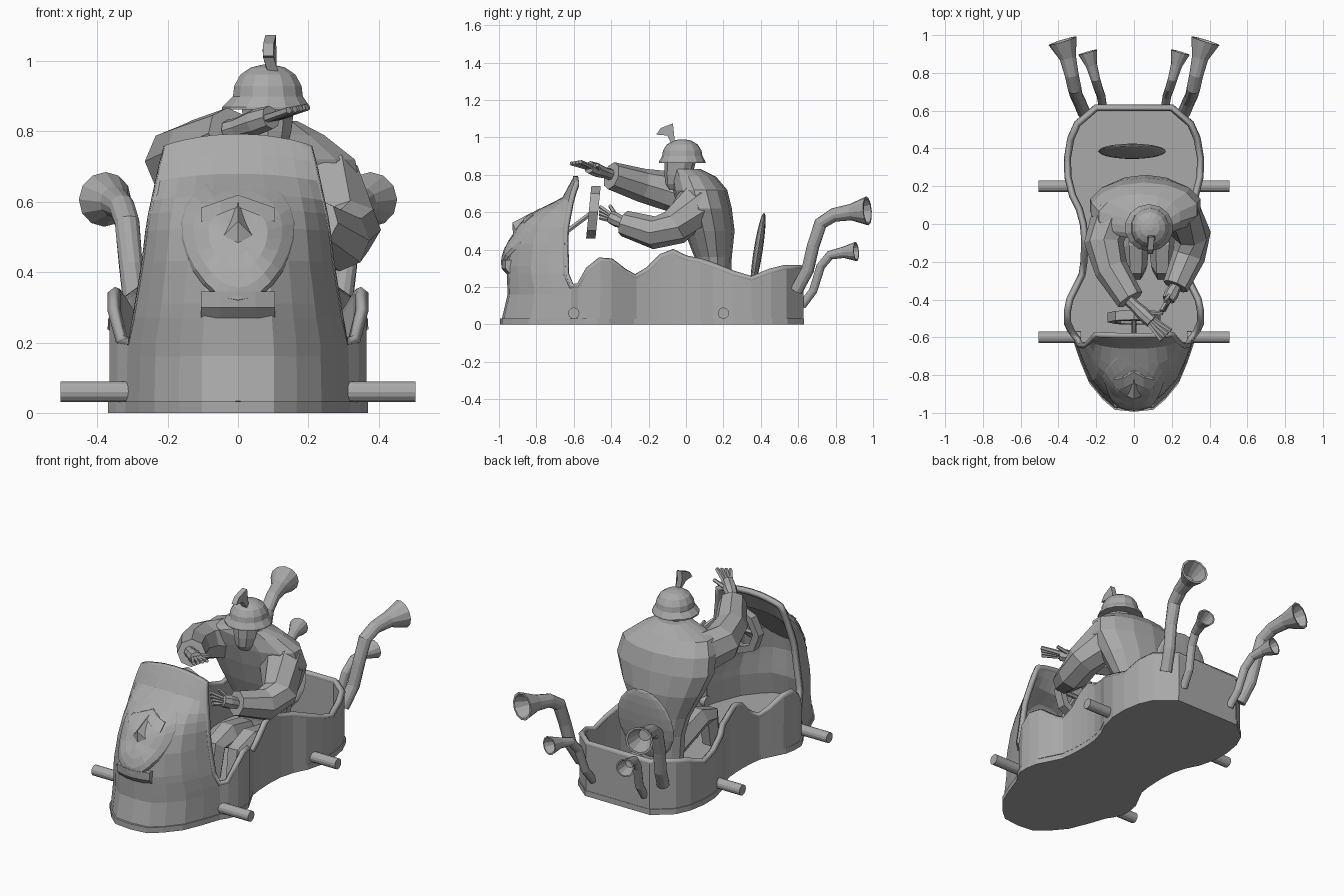
import bpy, bmesh, math
from mathutils import Vector, Matrix

if "Cube" in bpy.data.objects:
    bpy.data.objects.remove(bpy.data.objects["Cube"], do_unlink=True)

grey = bpy.data.materials.new("plain_grey")
grey.use_nodes = True
grey.diffuse_color = (0.4, 0.4, 0.4, 1)
grey.node_tree.nodes["Principled BSDF"].inputs["Base Color"].default_value = (0.4, 0.4, 0.4, 1)


def make(name, bm):
    bmesh.ops.recalc_face_normals(bm, faces=bm.faces[:])
    me = bpy.data.meshes.new(name)
    bm.to_mesh(me)
    bm.free()
    me.materials.append(grey)
    ob = bpy.data.objects.new(name, me)
    bpy.context.collection.objects.link(ob)
    return ob


def skin(bm, rows, loop=True, caps=True):
    """Bridge rows of points into quads."""
    vs = [[bm.verts.new(p) for p in r] for r in rows]
    n = len(vs[0])
    for a, b in zip(vs, vs[1:]):
        for i in range(n if loop else n - 1):
            j = (i + 1) % n
            bm.faces.new((a[i], a[j], b[j], b[i]))
    if caps:
        bm.faces.new(vs[0])
        bm.faces.new(vs[-1])


def loft(name, rings, n=12):
    """Stack of level ellipses: x, y, z, x radius, y radius."""
    bm = bmesh.new()
    turn = [2 * math.pi * (i + .5) / n for i in range(n)]
    skin(bm, [[(x + a * math.cos(t), y + b * math.sin(t), z) for t in turn]
              for x, y, z, a, b in rings])
    return make(name, bm)


def add_tube(bm, pts, radii, n=8, bell=False):
    pts = [Vector(p) for p in pts]

    def ring(i, r):
        d = pts[min(i + 1, len(pts) - 1)] - pts[max(i - 1, 0)]
        q = d.to_track_quat('Z', 'Y')
        return [pts[i] + q @ Vector((r * math.cos(k * math.tau / n), r * math.sin(k * math.tau / n), 0))
                for k in range(n)]
    rows = [ring(i, r) for i, r in enumerate(radii)]
    if bell:  # hollow mouth
        rows += [ring(len(pts) - 1, radii[-1] * .85), ring(len(pts) - 2, radii[-2] * .75)]
    skin(bm, rows)


def tube(name, pts, radii, n=8, bell=False):
    bm = bmesh.new()
    add_tube(bm, pts, radii, n, bell)
    return make(name, bm)


def interp(table, v):
    for (a, p), (b, q) in zip(table, table[1:]):
        if v <= b:
            return p + (q - p) * max(0, (v - a) / (b - a))
    return table[-1][1]


# Hood: nose line, rear edge, half width, and plan curve
nose_line = [(.03, -.97), (.16, -.94), (.31, -.945), (.43, -.925), (.52, -.875),
             (.57, -.83), (.61, -.765), (.67, -.65), (.78, -.59)]
edge_line = [(.03, -.61), (.2, -.61), (.27, -.64), (.5, -.645), (.7, -.61), (.78, -.585)]
width_line = [(.03, .305), (.2, .3), (.27, .285), (.42, .26), (.55, .245), (.7, .215), (.78, .2)]
plan = [(0, 1), (.32, .97), (.52, .82), (.74, .59), (.88, .3), (1, 0)]


def hood_y(x, z):
    f = interp(plan, min(1, abs(x) / interp(width_line, z)))
    e = interp(edge_line, z)
    return e + (interp(nose_line, z) - e) * f


def hood_point(f, z):
    x = f * interp(width_line, z)
    return Vector((x, hood_y(x, z), z - .03 * f * f * (z / .78) ** 4))


fractions = [-f for f, _ in reversed(plan[1:])] + [f for f, _ in plan]
levels = [.03, .16, .2, .27, .31, .36, .43, .52, .57, .61, .67, .73, .78]
hood = [[hood_point(f, z) for f in fractions] for z in levels]

# Side wall: y, half width, rim height
side = [(-.61, .3, .2), (-.57, .33, .205), (-.52, .352, .29), (-.46, .352, .34), (-.4, .34, .335),
        (-.33, .305, .28), (-.27, .275, .25), (-.2, .265, .29), (-.13, .262, .36), (-.07, .262, .385),
        (0, .268, .35), (.08, .29, .335), (.15, .325, .31), (.25, .35, .27), (.35, .352, .24),
        (.45, .335, .28), (.53, .3, .3), (.615, .2, .3)]
wall = [(x, y, z) for y, x, z in side] + [(-x, y, z) for y, x, z in reversed(side)]

for name, rows in (("hood", hood), ("side_wall", [[(x, y, .03) for x, y, z in wall], wall])):
    bm = bmesh.new()
    skin(bm, rows, loop=False, caps=False)
    ob = make(name, bm)
    mod = ob.modifiers.new("thickness", 'SOLIDIFY')
    mod.thickness = .028
    mod.offset = 0

# Floor plate with a slight flange
outline = [(p.x, p.y) for p in hood[0]] + [(x, y) for x, y, z in wall[1:-1]]
bm = bmesh.new()
skin(bm, [[(x * 1.05, y * 1.025, z) for x, y in outline] for z in (0, .032)])
make("floor_plate", bm)

# Raised rim around the whole opening
edge = [r[-1] for r in hood[3:-1]]
path = hood[-1] + edge[::-1] + [Vector(p) for p in wall] + [Vector((-p.x, p.y, p.z)) for p in edge]
curve = bpy.data.curves.new("rim", 'CURVE')
curve.dimensions = '3D'
curve.bevel_depth = .019
curve.bevel_resolution = 0
spline = curve.splines.new('POLY')
spline.points.add(len(path) - 1)
spline.use_cyclic_u = True
for pt, p in zip(spline.points, path):
    pt.co = (*p, 1)
curve.materials.append(grey)
bpy.context.collection.objects.link(bpy.data.objects.new("rim", curve))

# Face on the hood: oval mask with a forward jaw, brow band, nose, chin
bm = bmesh.new()
rows = []
for r, out in ((1, .01), (.94, .026), (.75, .03), (.5, .03), (.25, .03), (.03, .03)):
    row = []
    for k in range(24):
        t = math.tau * k / 24
        x = r * math.cos(t) * (.165 + .035 * math.sin(t))
        z = .495 + r * .185 * math.sin(t)
        jaw = .02 * min(1, max(0, (.47 - z) / .1))
        row.append((x, hood_y(x, z) - out - jaw, z))
    rows.append(row)
skin(bm, rows)
make("face_mask", bm)


def band(name, xs, low, high, out, low_out):
    bm = bmesh.new()
    skin(bm, [[(x, hood_y(x, z) - d, z) for z, d in
               ((low(x), low_out), (high(x), out), (high(x), 0), (low(x), 0))] for x in xs])
    make(name, bm)


side_steps = [-.105, -.05, 0, .05, .105]
band("brow", side_steps, lambda x: .585 - .4 * abs(x), lambda x: .62 - .35 * abs(x), .038, .038)
band("chin", side_steps, lambda x: .3, lambda x: .345, .05, .042)
band("throat", side_steps, lambda x: .27, lambda x: .3, .042, .016)
bm = bmesh.new()
top, tip, low = [bm.verts.new(p) for p in ((0, -.82, .6), (0, -.928, .545), (0, -.925, .47))]
for s in (-1, 1):
    v = bm.verts.new((s * .05, hood_y(.05, .5) - .025, .495))
    bm.faces.new((top, tip, v))
    bm.faces.new((tip, low, v))
make("nose", bm)

# Axle stubs and horn pipes, mirrored
for s, word in ((-1, "right"), (1, "left")):
    for y, x, place in ((-.6, .28, "front"), (.2, .335, "rear")):
        tube(f"{place}_{word}_axle", [(s * x, y, .06), (s * .505, y, .06)], [.03, .03], 14)
    tube(f"{word}_large_horn",
         [(s * .265, .59, .18), (s * .29, .65, .29), (s * .305, .68, .42), (s * .315, .72, .54),
          (s * .33, .79, .585), (s * .35, .88, .6), (s * .378, .97, .607)],
         [.034, .034, .034, .036, .037, .044, .078], 12, True)
    tube(f"{word}_small_horn",
         [(s * .165, .62, .1), (s * .175, .68, .18), (s * .19, .72, .31), (s * .205, .77, .37),
          (s * .225, .84, .385), (s * .245, .91, .39)],
         [.022, .023, .024, .025, .03, .052], 12, True)

# Seat back
bm = bmesh.new()
bmesh.ops.create_uvsphere(bm, u_segments=16, v_segments=10, radius=1)
bm.transform(Matrix.Translation((-.01, .385, .39)) @ Matrix.Rotation(math.radians(-9), 4, 'X')
             @ Matrix.Diagonal((.18, .024, .21, 1)))
make("seat_back", bm)

# Steering wheel and column
bm = bmesh.new()
ring = []
for r, y in ((.14, -.52), (.14, -.47), (.1, -.47), (.1, -.52)):
    ring.append([(r * math.cos(k * math.tau / 8), y + .1 * r * math.sin(k * math.tau / 8),
                  .6 + r * math.sin(k * math.tau / 8)) for k in range(8)])
skin(bm, ring + ring[:1], caps=False)
bmesh.ops.remove_doubles(bm, verts=bm.verts[:], dist=.0001)
make("steering_wheel", bm)
tube("steering_column", [(0, -.66, .48), (0, -.5, .6)], [.014, .014], 6)
tube("steering_spoke", [(-.12, -.5, .6), (.12, -.5, .6)], [.014, .014], 6)

# Rider: body, legs, head, helmet
loft("torso", [(.06, .15, .1, .14, .09), (.06, .15, .25, .15, .09), (.06, .145, .36, .18, .1),
               (.06, .125, .5, .25, .135), (.06, .1, .62, .3, .145), (.055, .075, .72, .285, .145),
               (.03, .04, .79, .22, .12), (.08, 0, .83, .09, .08)], 14)
for s, word in ((-1, "right"), (1, "left")):
    tube(f"{word}_leg", [(.07 + s * .07, .15, .15), (.08 + s * .07, -.12, .22),
                         (.08 + s * .07, -.22, .2), (.08 + s * .07, -.25, .03)], [.08, .07, .06, .05], 6)
loft("head", [(.085, -.05, .72, .035, .04), (.085, -.05, .75, .055, .06),
              (.085, -.04, .8, .07, .075), (.085, -.03, .88, .08, .085)], 10)
loft("helmet", [(.08, -.02, .862, .128, .125), (.08, -.02, .87, .128, .125), (.085, -.02, .9, .102, .108),
                (.085, -.02, .93, .098, .103), (.085, -.02, .962, .08, .083), (.085, -.02, .982, .05, .05),
                (.085, -.02, .99, .015, .015)], 14)
crest = [(-.08, .97), (-.1, 1.01), (-.16, 1.015), (-.135, 1.05), (-.07, 1.075), (-.065, 1.03), (-.06, .98)]
bm = bmesh.new()
skin(bm, [[(x + 4 * (z - 1.03) ** 2, y, z) for y, z in crest] for x in (.07, .1)])
make("helmet_crest", bm)

# Sleeves and hands
tube("right_sleeve", [(0, .1, .68), (-.12, .04, .69), (-.16, -.1, .715), (-.12, -.24, .745), (-.02, -.4, .795)],
     [.08, .115, .105, .09, .075], 8)
tube("left_sleeve", [(.14, .1, .66), (.25, .05, .63), (.31, -.06, .52), (.29, -.17, .49), (.22, -.33, .54)],
     [.09, .12, .098, .088, .07], 8)


def hand(name, wrist, tip, across):
    w, t, a = Vector(wrist), Vector(tip), Vector(across)
    bm = bmesh.new()
    palm = w.lerp(t, .55)
    add_tube(bm, [w.lerp(t, -.15), w, w.lerp(t, .3), palm], [.032, .03, .038, .034], 8)
    for k in (-1.5, -.5, .5, 1.5):
        add_tube(bm, [palm + a * k * .5, t + a * k], [.013, .011], 5)
    add_tube(bm, [w.lerp(t, .2), w.lerp(t, .6) + a * 3], [.014, .01], 5)
    make(name, bm)


hand("right_hand", (0, -.43, .81), (.17, -.59, .865), (.017, .017, .003))
hand("left_hand", (.22, -.33, .54), (.15, -.46, .6), (-.005, .0, .02))
